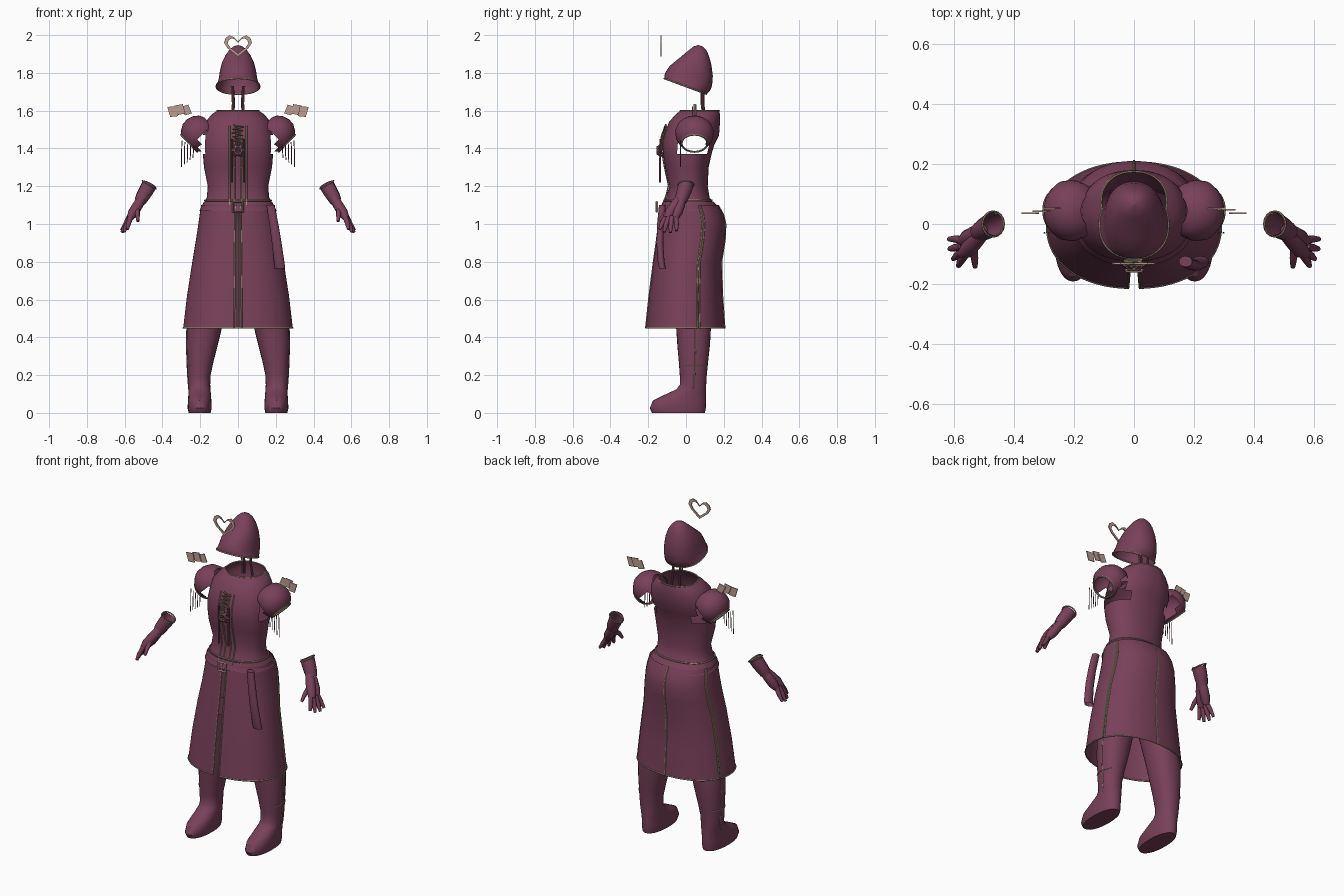
import bpy, bmesh, math
from mathutils import Vector

if "Cube" in bpy.data.objects:
    bpy.data.objects.remove(bpy.data.objects["Cube"])


def material(name, rgb):
    m = bpy.data.materials.new(name)
    m.diffuse_color = (*rgb, 1)
    m.use_nodes = True
    m.node_tree.nodes["Principled BSDF"].inputs["Base Color"].default_value = m.diffuse_color
    return m


PLUM = material("plum cloth", (0.19, 0.052, 0.10))
TRIM = material("old gold trim", (0.33, 0.26, 0.18))
BEIGE = material("pale rose", (0.50, 0.34, 0.29))


def add_mesh(name, verts, faces, mat):
    me = bpy.data.meshes.new(name)
    me.from_pydata([tuple(v) for v in verts], [], faces)
    bm = bmesh.new()
    bm.from_mesh(me)
    bmesh.ops.remove_doubles(bm, verts=bm.verts, dist=1e-5)
    bmesh.ops.recalc_face_normals(bm, faces=bm.faces)
    bm.to_mesh(me)
    bm.free()
    ob = bpy.data.objects.new(name, me)
    me.materials.append(mat)
    bpy.context.collection.objects.link(ob)
    return ob


def point(ring, deg, p=2.2):
    """Point on a rounded cross-section; 0 degrees is the front."""
    z, cx, rx, y0, y1 = ring
    s, c = math.sin(math.radians(deg)), math.cos(math.radians(deg))
    f = lambda v: math.copysign(abs(v) ** (2 / p), v)
    return Vector((cx + rx * f(s), (y0 + y1) / 2 - (y1 - y0) / 2 * f(c), z))


def loft(name, rings, mat=PLUM, a0=0, a1=360, n=40, cap=False, keep=None, warp=None):
    verts = [point(r, a0 + (a1 - a0) * i / n) for r in rings for i in range(n + 1)]
    if warp:
        verts = [warp(v) for v in verts]
    w = n + 1
    faces = []
    for j in range(len(rings) - 1):
        for i in range(n):
            f = (j * w + i, j * w + i + 1, (j + 1) * w + i + 1, (j + 1) * w + i)
            if keep is None or keep(sum((verts[k] for k in f), Vector()) / 4):
                faces.append(f)
    if cap:
        faces.append(tuple(range(n)))
    return add_mesh(name, verts, faces, mat)


def tube(name, pts, radius, mat=TRIM, radii=None, closed=False, caps=True, res=2, smooth=False):
    cu = bpy.data.curves.new(name, 'CURVE')
    cu.dimensions = '3D'
    cu.bevel_depth = radius
    cu.bevel_resolution = res
    cu.use_fill_caps = caps
    sp = cu.splines.new('POLY')
    sp.points.add(len(pts) - 1)
    for i, q in enumerate(pts):
        sp.points[i].co = (*q, 1)
        sp.points[i].radius = radii[i] if radii else 1
    sp.use_cyclic_u = closed
    cu.materials.append(mat)
    ob = bpy.data.objects.new(name, cu)
    bpy.context.collection.objects.link(ob)
    return ob


def edge_loop(name, ring, a0=0, a1=360, r=0.004, n=40):
    return tube(name, [point(ring, a0 + (a1 - a0) * i / n) for i in range(n + 1)], r, res=1)


# Bodice: hollow, open at neck, waist and armholes
torso = [(1.60, 0, .11, -.03, .175), (1.58, 0, .14, -.055, .18), (1.54, 0, .172, -.09, .18),
         (1.47, 0, .185, -.115, .175), (1.42, 0, .188, -.125, .15), (1.37, 0, .186, -.122, .135),
         (1.30, 0, .18, -.11, .12), (1.20, 0, .16, -.088, .115), (1.14, 0, .165, -.105, .125),
         (1.09, 0, .19, -.125, .16)]
loft("bodice", torso, n=48, keep=lambda c: not (abs(c.x) > .12 and 1.37 < c.z < 1.47 and -.04 < c.y < .115))
edge_loop("neck_trim", torso[0])
edge_loop("waist_trim", (1.125, 0, .176, -.117, .137))
loft("belt", [(1.12, 0, .18, -.122, .145), (1.07, 0, .204, -.142, .187)])


def front_y(z):
    for a, b in zip(torso, torso[1:]):
        if b[0] <= z <= a[0]:
            return b[3] + (a[3] - b[3]) * (z - b[0]) / (a[0] - b[0])
    return -.125


# Front placket bands, ruffle and rosette
for x in (-.045, -.018, .018, .045):
    zs = [1.1 + .42 * i / 12 for i in range(13)]
    tube("placket_trim", [(x, front_y(z) - .004, z) for z in zs], .004, res=1)
for s in (1, -1):
    tube("hanging_ribbon", [(s * .032, -.136, 1.45), (s * .032, -.137, 1.22)], .006, PLUM, res=1)
tube("ruffle", [(.03 * math.sin(i * 1.9), front_y(1.36 + i * .0064) - .012, 1.36 + i * .0064)
                for i in range(27)], .005, res=1)
for i in range(6):
    a = i * math.pi / 3
    tube("rosette_petal", [(0, -.135, 1.39), (.02 * math.cos(a), -.142, 1.39 + .02 * math.sin(a)),
                           (.036 * math.cos(a), -.134, 1.39 + .036 * math.sin(a))], .012, PLUM, [.6, 1, .5])
tube("rosette_ring", [(.02 * math.cos(i * .524), -.152, 1.39 + .02 * math.sin(i * .524))
                      for i in range(12)], .004, closed=True)

# Belt buckle
tube("buckle", [(x, -.155, z) for x, z in ((-.026, 1.065), (.026, 1.065), (.026, 1.117), (-.026, 1.117))],
     .007, BEIGE, closed=True, res=0)

# Skirt panels split at front and sides
skirt = [(1.10, 0, .195, -.13, .17), (1.05, 0, .203, -.138, .198), (1.0, 0, .21, -.145, .21),
         (.92, 0, .222, -.155, .207), (.8, 0, .242, -.172, .188), (.62, 0, .27, -.195, .193),
         (.45, 0, .29, -.213, .205)]
for s in (1, -1):
    for label, a0, a1 in (("front", 3, 106), ("back", 109, 180)):
        loft(label + "_skirt_panel", skirt, a0=s * a0, a1=s * a1, n=24)
        edge_loop("hem_trim", skirt[-1], s * a0, s * a1, n=24)
        for a in (a0, a1):
            tube("slit_trim", [point(r, s * a) for r in skirt], .0045, res=1)

# Sash end hanging at one hip
sash = [(.172, -.125, 1.10), (.19, -.135, 1.0), (.205, -.138, .9), (.218, -.132, .80), (.222, -.125, .765)]
loft("sash_end", [(z, x, .022 + .006 * (1.1 - z) / .33, y - .018, y + .018) for x, y, z in sash], n=16, cap=True)

# Hat: domed, with a rim that drops toward the back
hat = [(0, 0, .115, -.115, .108), (.08, 0, .108, -.115, .125), (.2, 0, .102, -.108, .138),
       (.4, 0, .096, -.088, .142), (.6, 0, .085, -.05, .135), (.78, 0, .066, -.01, .122),
       (.9, 0, .045, .02, .108), (.97, 0, .025, .04, .09), (1, 0, .001, .064, .066)]


def hat_warp(v):
    rim = 1.77 - (v.y + .115) * .37
    return Vector((v.x, v.y, rim + (1.947 - rim) * v.z))


loft("hat", hat, warp=hat_warp)
tube("hat_rim_trim", [hat_warp(point(hat[0], i * 9)) for i in range(40)], .004, closed=True, res=1)

# Heart charm in front of the hat
half = [(0, 1.966), (.022, 1.99), (.045, 1.998), (.066, 1.985), (.074, 1.96), (.055, 1.93), (0, 1.886)]
outer = half + [(-x, z) for x, z in half[-2:0:-1]]
inner = [(x * .74, 1.945 + (z - 1.945) * .72) for x, z in outer]
k = len(outer)
heart = add_mesh("heart_charm", [(x, -.135, z) for x, z in outer + inner],
                 [(i, (i + 1) % k, k + (i + 1) % k, k + i) for i in range(k)], BEIGE)
heart.modifiers.new("thickness", 'SOLIDIFY').thickness = .006

boot = [(0, .203, .058, -.18, .10), (.025, .203, .064, -.192, .105), (.065, .203, .062, -.175, .106),
        (.095, .203, .06, -.115, .106), (.125, .204, .058, -.05, .106), (.15, .205, .058, -.032, .107),
        (.2, .206, .061, -.033, .11), (.27, .2, .07, -.038, .117), (.36, .19, .083, -.046, .127),
        (.45, .178, .093, -.052, .132), (.6, .15, .1, -.07, .135), (.75, .125, .105, -.09, .14)]

for s in (1, -1):
    m = lambda x, y, z: Vector((s * x, y, z))

    # Boots and trouser legs
    leg = [(z, s * cx, rx, y0, y1) for z, cx, rx, y0, y1 in boot]
    loft("leg_and_boot", leg, n=28, cap=True)
    tube("leg_side_trim", [point(r, s * 95) for r in leg[4:10]], .003, res=1)
    edge_loop("boot_top_trim", (.25, s * .202, .0685, -.038, .116), s * 50, s * 140, .003, 12)

    # Puff sleeve, open toward the armhole and the arm
    axis = [(.145, 1.53, .05), (.158, 1.525, .074), (.18, 1.51, .092), (.205, 1.487, .102),
            (.23, 1.463, .099), (.247, 1.441, .085), (.258, 1.427, .068)]
    d, u = Vector((.72, 0, -.69)), Vector((.69, 0, .72))
    verts, faces, n = [], [], 28
    for x, z, r in axis:
        for i in range(n):
            a = math.tau * i / n
            q = Vector((x, .045, z)) + u * (r * .92 * math.cos(a)) + Vector((0, r * math.sin(a), 0))
            verts.append(m(*q))
    for j in range(len(axis) - 1):
        for i in range(n):
            f = (j * n + i, j * n + (i + 1) % n, (j + 1) * n + (i + 1) % n, (j + 1) * n + i)
            c = sum((verts[t] for t in f), Vector()) / 4
            if not (abs(c.x) < .2 and c.z < 1.48):
                faces.append(f)
    add_mesh("puff_sleeve", verts, faces, PLUM)
    tube("sleeve_cuff_trim", verts[-n:], .005, closed=True, res=1)

    # Three overlapping plates on the shoulder
    for i, (x, z, tilt) in enumerate(((.272, 1.603, .55), (.305, 1.606, .4), (.343, 1.595, .25))):
        ca, sa = math.cos(tilt), math.sin(tilt)
        corners = [(-.022, -.028), (.02, -.026), (.028, .03), (-.02, .026)]
        vs = [m(x + a * ca + b * sa * .6, .06 - (x - .25) * .25 - i * .002, z - a * sa * .6 + b * ca)
              for a, b in corners]
        plate = add_mesh("shoulder_plate", vs, [(0, 1, 2, 3)], BEIGE)
        plate.modifiers.new("thickness", 'SOLIDIFY').thickness = .005

    # Fringe below the sleeve
    for i in range(5):
        x = .235 + i * .0155
        tube("fringe", [m(x, -.03, 1.41 + i * .008), m(x + .003, -.03, 1.35 - i * .012)], .0025, PLUM, res=0)

    # Straps between collar and hat
    tube("neck_strap", [m(.028, .10, 1.56), m(.022, .09, 1.64), m(.028, .09, 1.73)], .007, PLUM)
    tube("neck_strap_trim", [m(.036, .09, 1.56), m(.030, .08, 1.64), m(.036, .08, 1.73)], .003, res=1)

    # Glove: open cuff, palm and fingers
    tube("glove_cuff", [m(.468, .0, 1.21), m(.484, -.008, 1.18), m(.505, -.02, 1.145), m(.518, -.028, 1.12)],
         .04, PLUM, [1.0, .98, .9, .78], caps=False, res=4)
    tube("cuff_trim", [m(.47 + .042 * .85 * math.cos(i * .393), .042 * math.sin(i * .393),
                         1.208 + .042 * .5 * math.cos(i * .393)) for i in range(16)], .004, closed=True, res=1)
    for y in (-.012, .012):
        tube("palm", [m(.508, -.028 + y * .5, 1.135), m(.53, -.045 + y, 1.10), m(.555, -.066 + y * 1.6, 1.06),
                      m(.573, -.08 + y * 1.8, 1.03)], .03, PLUM, [.8, .92, .92, .6], res=4)
    fingers = [((.572, -.055, 1.04), (.595, -.05, 1.00), (.617, -.05, .965)),
               ((.575, -.075, 1.04), (.60, -.08, .99), (.615, -.083, .955)),
               ((.572, -.092, 1.04), (.593, -.108, .99), (.603, -.116, .957)),
               ((.565, -.105, 1.045), (.58, -.127, 1.0), (.586, -.14, .972)),
               ((.535, -.07, 1.085), (.532, -.115, 1.05), (.53, -.143, 1.015))]
    for f in fingers:
        tube("finger", [m(*q) for q in f], .0125, PLUM, [1.1, 1, .65], res=3)

# Turn everything into meshes and smooth the soft surfaces
bpy.context.view_layer.update()
bpy.ops.object.select_all(action='SELECT')
bpy.context.view_layer.objects.active = heart
bpy.ops.object.convert(target='MESH')
bpy.ops.object.shade_smooth_by_angle(angle=math.radians(40))
